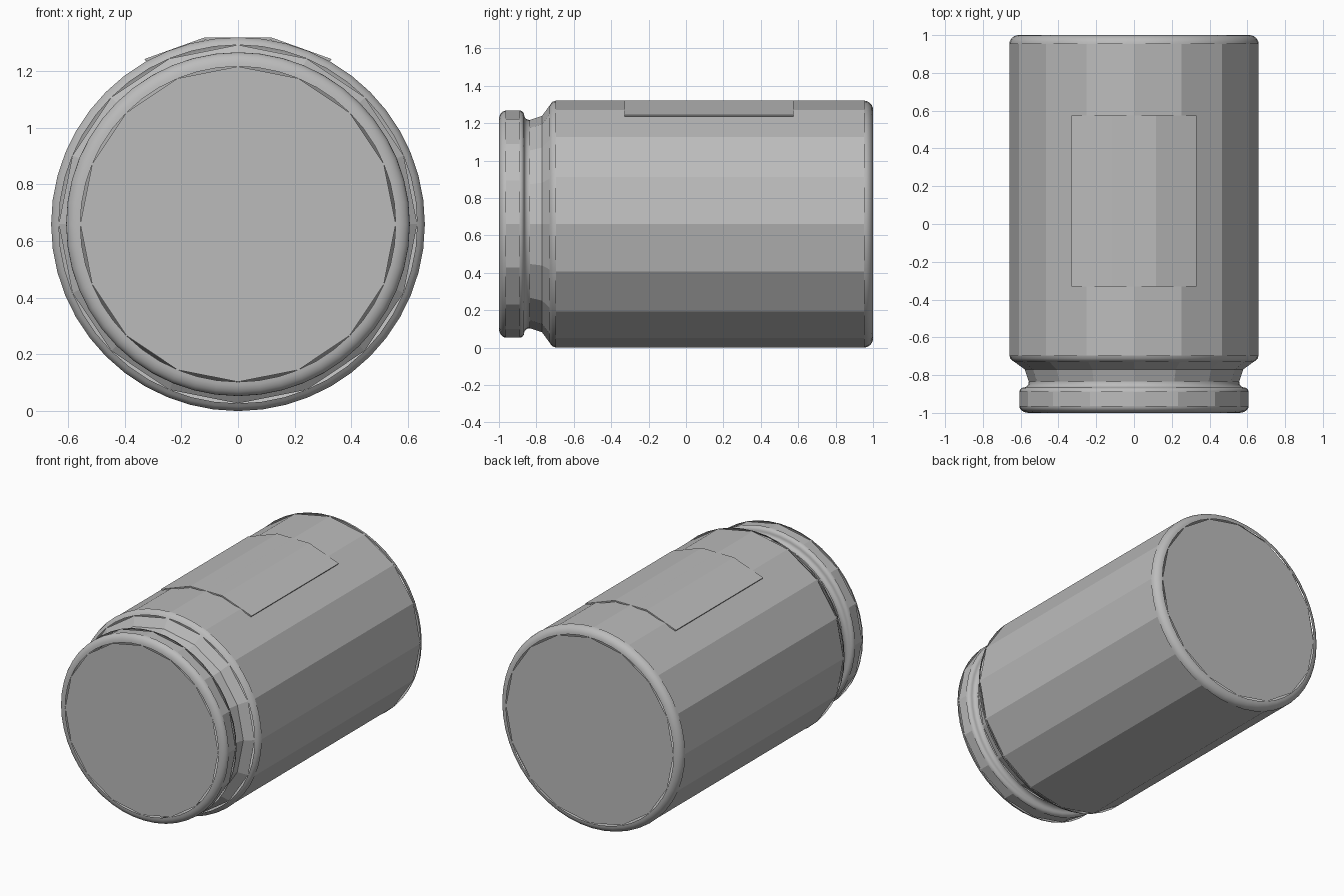
import bpy, math

cube = bpy.data.objects.get("Cube")
if cube:
    bpy.data.objects.remove(cube, do_unlink=True)

R = 0.66          # body radius, also the height of the axis
FACETS, FINE = 16, 48

grey = bpy.data.materials.new("plain grey")
grey.use_nodes = True
colour = (0.5, 0.5, 0.5, 1)
grey.diffuse_color = colour
grey.node_tree.nodes["Principled BSDF"].inputs["Base Color"].default_value = colour


def make(name, verts, faces, smooth=False):
    mesh = bpy.data.meshes.new(name)
    mesh.from_pydata(verts, [], faces)
    mesh.materials.append(grey)
    mesh.polygons.foreach_set("use_smooth", [smooth] * len(mesh.polygons))
    obj = bpy.data.objects.new(name, mesh)
    bpy.context.collection.objects.link(obj)
    return obj


def point(r, angle, y):
    return (r * math.cos(angle), y, R + r * math.sin(angle))


def lathe(name, profile, sides, smooth=False):
    """Turn a (y, radius) profile around the lying axis."""
    verts = [point(r, math.tau * i / sides, y) for y, r in profile for i in range(sides)]
    faces = []
    for k in range(len(profile) - 1):
        for i in range(sides):
            a, b = k * sides + i, k * sides + (i + 1) % sides
            faces.append((a, a + sides, b + sides, b))
    return make(name, verts, faces, smooth)


def disc(name, y, r, front):
    ring = [point(r, math.tau * i / FACETS, y) for i in range(FACETS)]
    order = list(range(FACETS))
    make(name, ring, [order if front else order[::-1]])


def arc(cy, cr, ry, rr, start, end, steps=6):
    """Elliptical arc of (y, radius) points, angles in degrees."""
    angles = [math.radians(start + (end - start) * i / steps) for i in range(steps + 1)]
    return [(cy + ry * math.cos(t), cr + rr * math.sin(t)) for t in angles]


# Lid: flat front, rounded rims and faceted side
disc("lid_front", -1, 0.557, True)
lathe("lid_front_rim", arc(-0.963, 0.557, 0.037, 0.05, 180, 90), FINE, True)
lathe("lid_side", [(-0.963, 0.607), (-0.89, 0.607)], FACETS)
lathe("lid_back_rim", arc(-0.89, 0.582, 0.025, 0.025, 90, 0), FINE, True)

# Neck: rounded groove, then a faceted taper and flare
lathe("neck_groove", arc(-0.835, 0.582, 0.03, 0.025, 180, 270), FINE, True)
lathe("neck", [(-0.835, 0.557), (-0.77, 0.578)], FACETS)
lathe("shoulder_flare", [(-0.77, 0.578), (-0.73, 0.633)], FACETS)
lathe("shoulder_rim", [(-0.73, 0.633), (-0.722, 0.645), (-0.712, 0.655), (-0.695, R)], FINE, True)

# Body: faceted side, rounded base and flat back
lathe("body", [(-0.695, R), (0.952, R)], FACETS)
lathe("base_rim", arc(0.952, 0.61, 0.048, 0.05, 90, 0), FINE, True)
disc("base", 1, 0.61, False)

# Label: thin plate bent over the top in three flat strips
angles = [math.radians(90 + a) for a in (-29.5, -10, 10, 29.5)]
verts = [point(r, a, y) for r in (0.67, 0.661) for y in (-0.33, 0.575) for a in angles]
faces = [(i, i + 1, i + 5, i + 4) for i in range(3)]
faces += [(i, i + 8, i + 9, i + 1) for i in range(3)]
faces += [(i + 5, i + 13, i + 12, i + 4) for i in range(3)]
faces += [(0, 4, 12, 8), (3, 11, 15, 7)]
label = make("label", verts, faces)
# Keep every plate face pointing outwards
label.data.flip_normals()
